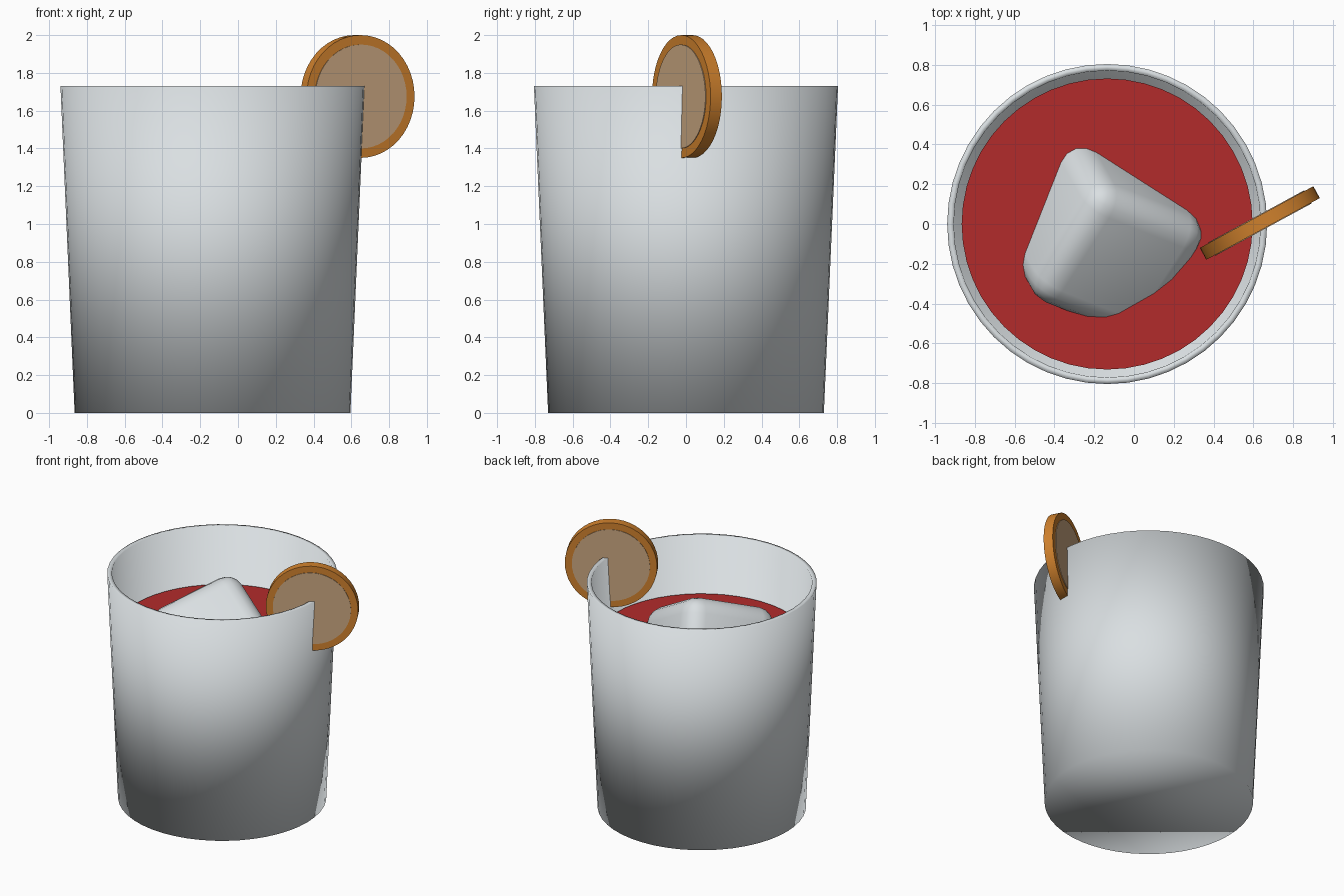
import bpy, bmesh, math
from mathutils import Matrix, Vector

if "Cube" in bpy.data.objects:
    bpy.data.objects.remove(bpy.data.objects["Cube"])


def material(name, rgb):
    m = bpy.data.materials.new(name)
    m.diffuse_color = (*rgb, 1.0)
    m.use_nodes = True
    m.node_tree.nodes["Principled BSDF"].inputs["Base Color"].default_value = m.diffuse_color
    return m


CLEAR = material("pale glass", (0.70, 0.74, 0.76))
RED = material("red drink", (0.45, 0.024, 0.024))
RIND = material("orange rind", (0.63, 0.22, 0.026))
FLESH = material("tan flesh", (0.60, 0.39, 0.22))


def add_object(name, bm, mat):
    bmesh.ops.recalc_face_normals(bm, faces=bm.faces)
    mesh = bpy.data.meshes.new(name)
    bm.to_mesh(mesh)
    bm.free()
    mesh.materials.append(mat)
    ob = bpy.data.objects.new(name, mesh)
    bpy.context.collection.objects.link(ob)
    return ob


def turned(name, profile, sides, mat):
    """Closed solid of revolution from (radius, z) pairs, capped at both ends."""
    bm = bmesh.new()
    rings = [[bm.verts.new((r * math.cos(a), r * math.sin(a), z))
              for a in (math.tau * i / sides for i in range(sides))]
             for r, z in profile]
    for low, high in zip(rings, rings[1:]):
        for i in range(sides):
            j = (i + 1) % sides
            bm.faces.new((low[i], low[j], high[j], high[i]))
    bm.faces.new(rings[0])
    bm.faces.new(rings[-1])
    return add_object(name, bm, mat)


def smooth(ob, angle=None):
    bpy.ops.object.select_all(action='DESELECT')
    ob.select_set(True)
    bpy.context.view_layer.objects.active = ob
    if angle is None:
        bpy.ops.object.shade_smooth()
    else:
        bpy.ops.object.shade_smooth_by_angle(angle=math.radians(angle))


AXIS = Vector((-0.135, 0, 0))

# Tumbler: tapered wall with a thin rim and a floor inside
tumbler = turned("tumbler", [(0.73, 0), (0.805, 1.73), (0.772, 1.73), (0.698, 0.04)], 48, CLEAR)
tumbler.location = AXIS
smooth(tumbler)

# Drink filling the tumbler
drink = turned("drink", [(0.685, 0.045), (0.732, 1.30)], 48, RED)
drink.location = AXIS
smooth(drink, 30)

# Ice cube: rounded and tipped, one corner poking out of the drink
u = Vector((0.81, -0.32, -0.49)).normalized()
n = Vector((0.29, -0.51, 0.81))
n = (n - u * n.dot(u)).normalized()
v = n.cross(u)
bm = bmesh.new()
bmesh.ops.create_cube(bm, size=0.72)
bmesh.ops.bevel(bm, geom=bm.edges[:], offset=0.13, segments=4, profile=0.5, affect='EDGES')
ice = add_object("ice_cube", bm, CLEAR)
ice.matrix_world = (Matrix.Translation((-0.16, -0.045, 1.14))
                    @ Matrix((u, v, n)).transposed().to_4x4())
smooth(ice, 30)

# Citrus slice: rind disc with slightly proud flesh on both faces
upright = (Matrix.Translation((0.633, 0.005, 1.675))
           @ Matrix.Rotation(math.radians(28.5), 4, 'Z')
           @ Matrix.Rotation(math.radians(90), 4, 'X'))
for name, radius, half, mat in (("slice_rind", 0.325, 0.034, RIND),
                                ("slice_flesh", 0.275, 0.038, FLESH)):
    disc = turned(name, [(radius, -half), (radius, half)], 48, mat)
    disc.matrix_world = upright
    smooth(disc, 30)
